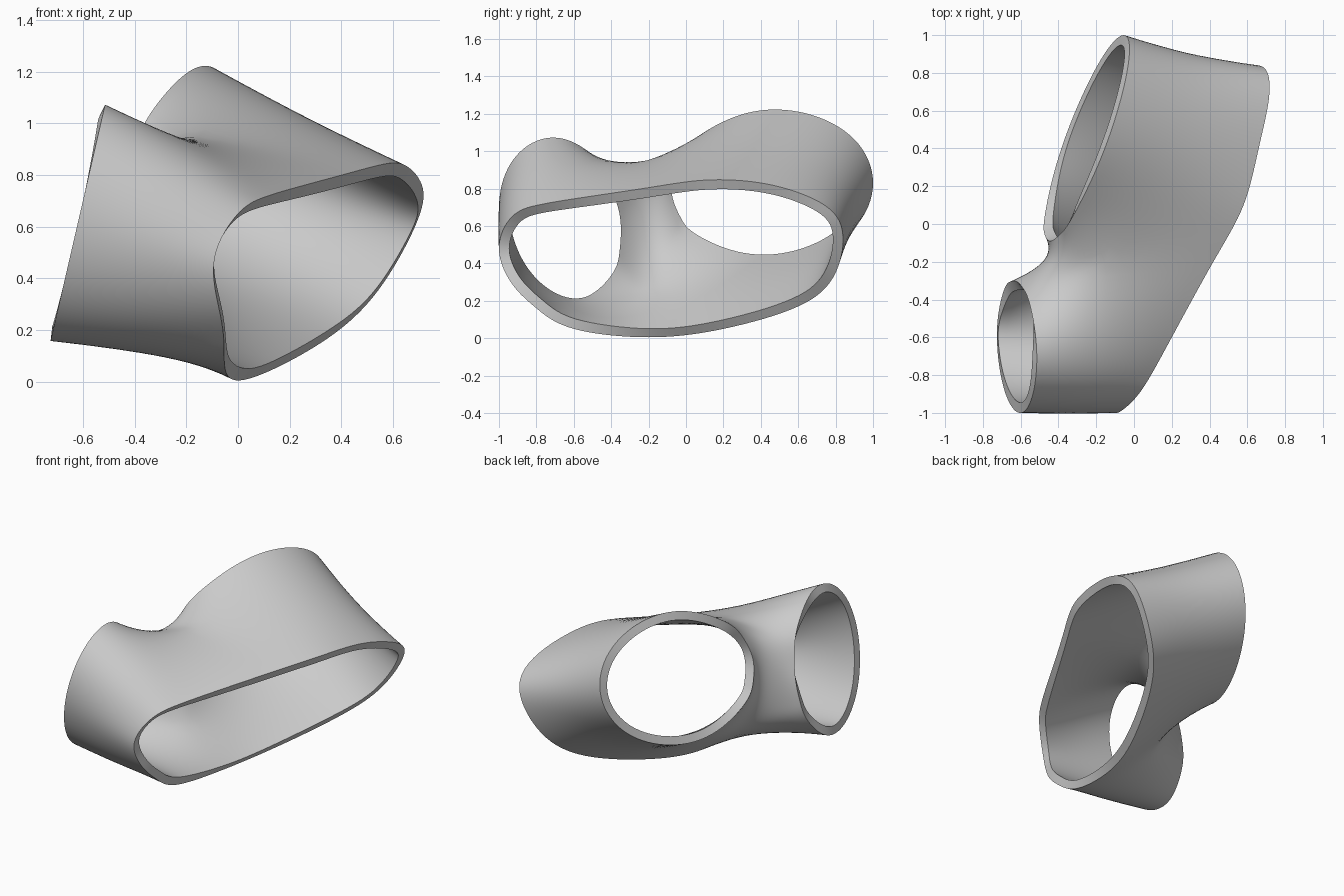
import bpy, math
from mathutils import Vector as V

if "Cube" in bpy.data.objects:
    bpy.data.objects.remove(bpy.data.objects["Cube"])


def pin(loop):
    """Push control points out so the subdivided edge passes through the loop."""
    q = [p.copy() for p in loop]
    n = len(q)
    for _ in range(12):
        q = [q[i] + loop[i] - (q[i - 1] + 4 * q[i] + q[(i + 1) % n]) / 6 for i in range(n)]
    return q


def oval(centre, up, side):
    """Leg rim: 9 outer points, then 3 points facing the other leg."""
    angles = [-50 + 35 * i for i in range(9)] + [250, 270, 290]
    return [V(centre) + V(up) * math.cos(math.radians(a)) + V(side) * math.sin(math.radians(a))
            for a in angles]


# Rims of the two small openings and the large opening
front_rim = oval((-.62, -.65, .615), (.105, -.06, .455), (0, -.345, 0))
back_rim = oval((-.25, .455, .81), (.115, 0, .41), (.195, .545, .02))
big_rim = [V(p) for p in (
    (.42, -.2, .805), (.2, -.6, .745), (.09, -.8, .71), (0, -.93, .65),
    (-.09, -1, .48), (-.075, -.93, .29), (-.055, -.8, .16), (-.05, -.6, .05),
    (0, -.2, .005), (.14, .2, .05), (.35, .6, .17), (.54, .8, .35),
    (.685, .83, .6), (.715, .67, .75), (.66, .4, .83), (.58, .1, .845))]

# Middle ring where the trunk splits, and the saddle between the legs
top, bottom = V((-.16, -.22, .96)), V((-.22, -.18, .16))
saddle = [V((-.40, -.19, .36)), V((-.47, -.19, .66)), V((-.42, -.2, .92))]


def halfway(rim, big, pivot, scale):
    out = []
    for i in range(1, 8):
        m = (rim[i] + big[i]) / 2
        d = m - V(pivot)
        out.append(V((m.x, pivot[1] + d.y * scale, pivot[2] + d.z * scale)))
    return out


front_mid = halfway(front_rim, big_rim, (0, -.55, .5), 1.07)
back_mid = halfway(back_rim, [big_rim[-i % 16] for i in range(16)], (0, .4, .6), 1.02)

verts, faces = [], []


def add(points):
    start = len(verts)
    verts.extend(points)
    return list(range(start, len(verts)))


def bridge(a, b, flip=False):
    n = len(a)
    for i in range(n):
        j = (i + 1) % n
        quad = (a[i], a[j], b[j], b[i])
        faces.append(quad[::-1] if flip else quad)


t, b = add([top, bottom])
s = add(saddle)
f, k = add(front_mid), add(back_mid)
bridge(add(pin(front_rim)), [t] + f + [b] + s)
bridge(add(pin(back_rim)), [t] + k + [b] + s, True)
bridge([t] + f + [b] + k[::-1], add(pin(big_rim)))

# Forked sleeve with an even wall
mesh = bpy.data.meshes.new("forked_sleeve")
mesh.from_pydata(verts, [], faces)
sleeve = bpy.data.objects.new("forked_sleeve", mesh)
bpy.context.collection.objects.link(sleeve)
grey = bpy.data.materials.new("light_grey")
grey.diffuse_color = (.6, .6, .6, 1)
grey.use_nodes = True
grey.node_tree.nodes["Principled BSDF"].inputs["Base Color"].default_value = grey.diffuse_color
mesh.materials.append(grey)

sub = sleeve.modifiers.new("smooth", 'SUBSURF')
sub.levels = sub.render_levels = 3
wall = sleeve.modifiers.new("wall", 'SOLIDIFY')
wall.thickness, wall.offset = .055, -1
bpy.context.view_layer.objects.active = sleeve
sleeve.select_set(True)
for m in ("smooth", "wall"):
    bpy.ops.object.modifier_apply(modifier=m)
bpy.ops.object.shade_smooth_by_angle(angle=math.radians(40))
